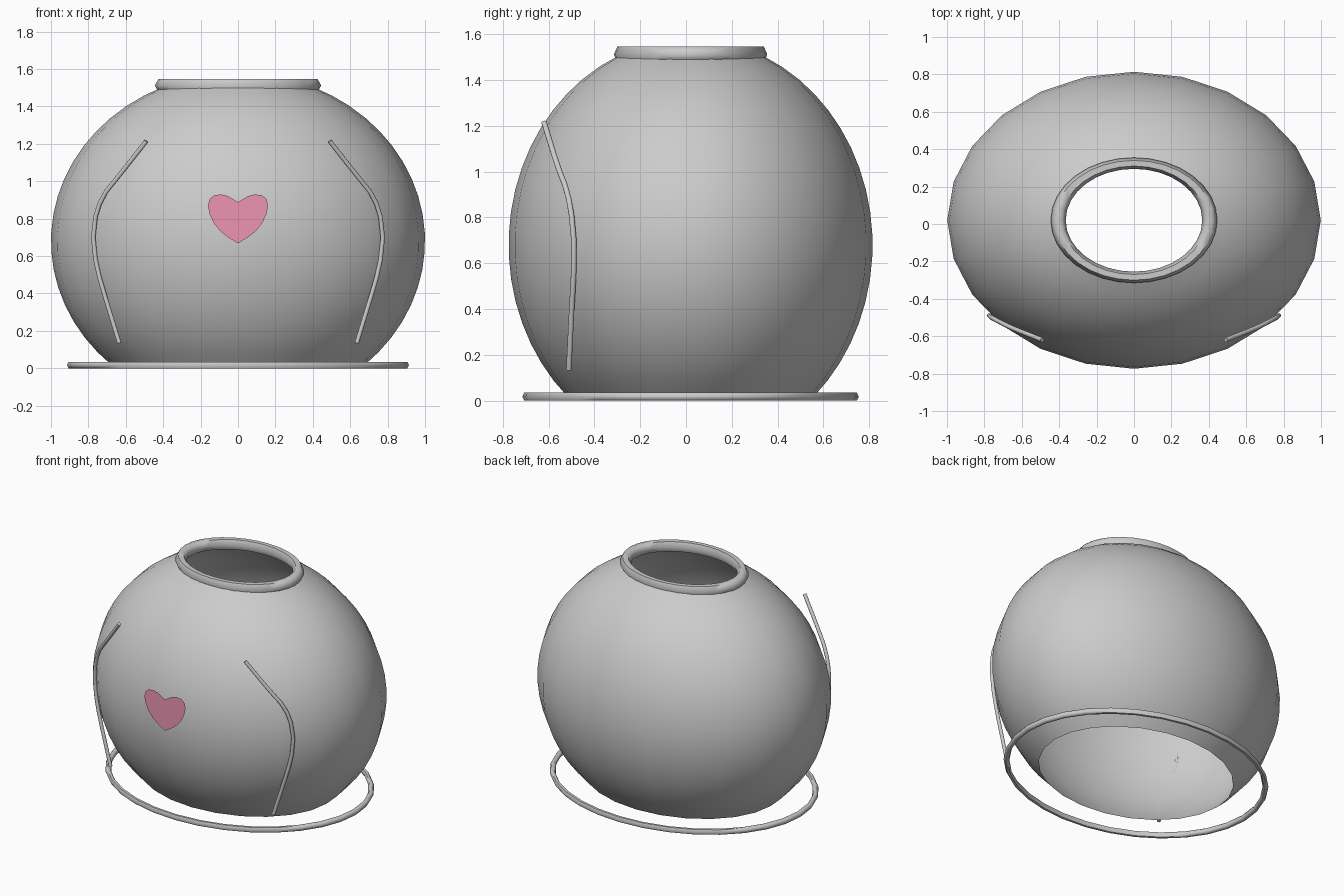
import bpy, bmesh
from math import sin, cos, pi, radians

if "Cube" in bpy.data.objects:
    bpy.data.objects.remove(bpy.data.objects["Cube"])

CY = 0.02  # the bowl sits slightly behind the origin


def mesh_object(name, verts, faces):
    me = bpy.data.meshes.new(name)
    me.from_pydata(verts, [], faces)
    ob = bpy.data.objects.new(name, me)
    bpy.context.collection.objects.link(ob)
    return ob


def smooth(ob):
    bpy.ops.object.select_all(action='DESELECT')
    ob.select_set(True)
    bpy.context.view_layer.objects.active = ob
    bpy.ops.object.shade_smooth_by_angle(angle=radians(62))


def oval_ring(name, major, minor, z, y_scale, segments):
    bpy.ops.mesh.primitive_torus_add(major_radius=major, minor_radius=minor,
                                     major_segments=segments, minor_segments=6,
                                     location=(0, CY, z))
    ob = bpy.context.object
    ob.name = name
    ob.scale.y = y_scale
    bpy.ops.object.transform_apply(location=True, rotation=False, scale=True)
    smooth(ob)


# Bowl: ellipsoid shell, open at top and bottom
SEG, ROWS = 24, 18
lo, hi = radians(-47.5), radians(66)
verts, faces = [], []
for r in range(ROWS + 1):
    lat = lo + (hi - lo) * r / ROWS
    for s in range(SEG):
        a = 2 * pi * s / SEG
        verts.append((cos(lat) * cos(a), CY + 0.795 * cos(lat) * sin(a),
                      0.68 + 0.9 * sin(lat)))
for r in range(ROWS):
    for s in range(SEG):
        t = (s + 1) % SEG
        faces.append((r * SEG + s, r * SEG + t, (r + 1) * SEG + t, (r + 1) * SEG + s))
smooth(mesh_object("bowl_body", verts, faces))

# Rim around the mouth and ring on the floor
oval_ring("top_rim", 0.405, 0.04, 1.512, 0.753, 32)
oval_ring("base_ring", 0.895, 0.02, 0.0174, 0.803, 32)

# Thin curved strands on the front, left and right
path = [(0.49, -0.62, 1.215), (0.60, -0.577, 1.075), (0.66, -0.552, 1.0),
        (0.705, -0.53, 0.945), (0.74, -0.512, 0.88), (0.762, -0.5, 0.81),
        (0.774, -0.49, 0.70), (0.762, -0.49, 0.58), (0.742, -0.494, 0.49),
        (0.713, -0.5, 0.39), (0.635, -0.512, 0.135)]
for side, sx in (("right", 1), ("left", -1)):
    cu = bpy.data.curves.new(side + "_strand", 'CURVE')
    cu.dimensions = '3D'
    cu.bevel_depth = 0.0125
    cu.bevel_resolution = 2
    cu.use_fill_caps = True
    sp = cu.splines.new('POLY')
    sp.points.add(len(path) - 1)
    for p, (x, y, z) in zip(sp.points, path):
        p.co = (sx * x, y, z, 1)
    ob = bpy.data.objects.new(side + "_strand", cu)
    bpy.context.collection.objects.link(ob)
    bpy.ops.object.select_all(action='DESELECT')
    ob.select_set(True)
    bpy.context.view_layer.objects.active = ob
    bpy.ops.object.convert(target='MESH')
    smooth(bpy.context.object)

# Flat heart floating just in front of the bowl
half = [(0, 0.668), (0.05, 0.698), (0.095, 0.733), (0.13, 0.777), (0.152, 0.825),
        (0.16, 0.868), (0.153, 0.903), (0.13, 0.924), (0.092, 0.93),
        (0.058, 0.922), (0.03, 0.907), (0, 0.888)]
outline = half + [(-x, z) for x, z in half[-2:0:-1]]
heart = mesh_object("heart", [(x, -0.813, z) for x, z in outline],
                    [tuple(range(len(outline)))])
pink = bpy.data.materials.new("pink")
pink.diffuse_color = (0.85, 0.3, 0.45, 1)
pink.use_nodes = True
pink.node_tree.nodes["Principled BSDF"].inputs["Base Color"].default_value = pink.diffuse_color
heart.data.materials.append(pink)
